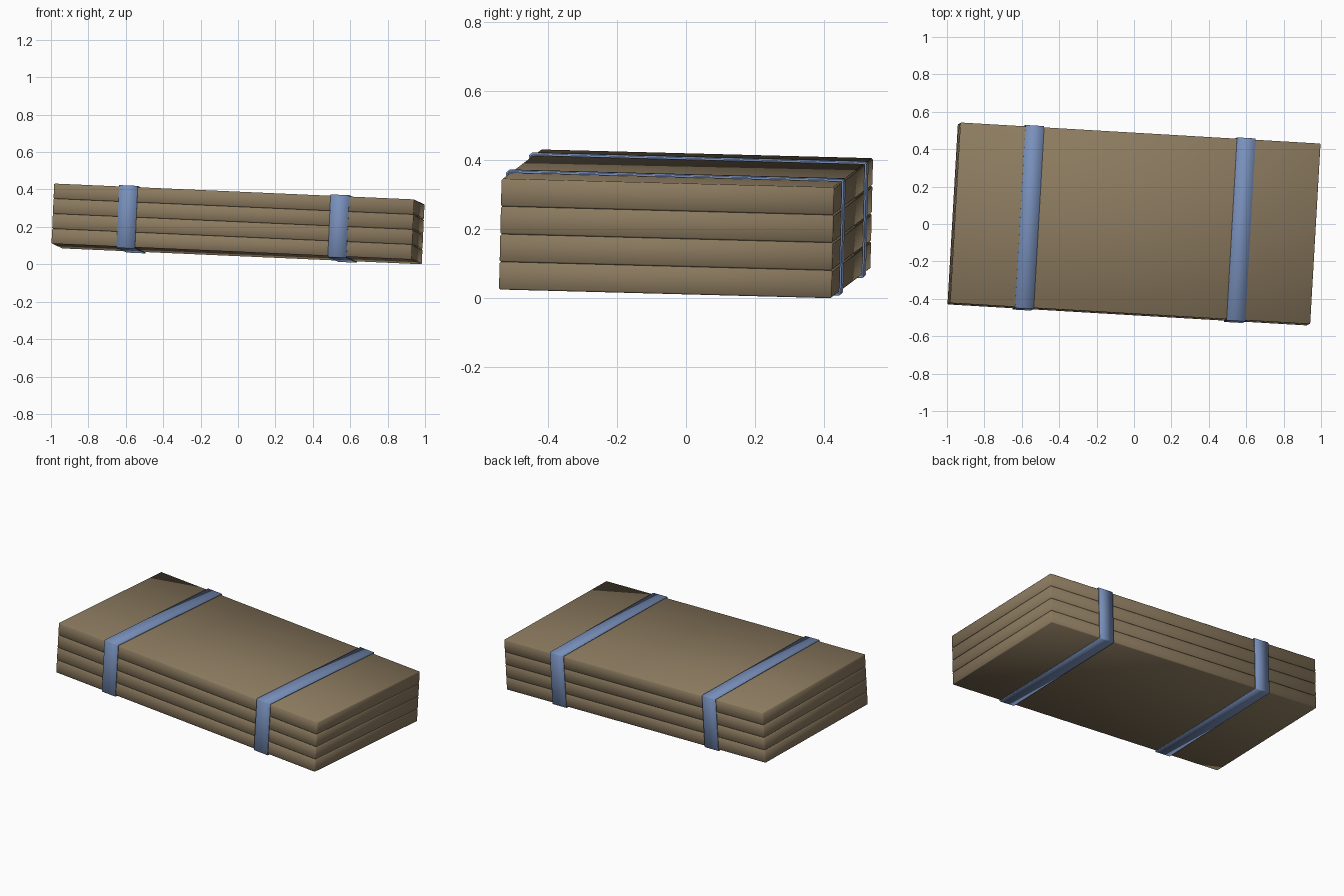
import bpy
import bmesh
from math import radians
from mathutils import Euler, Matrix, Vector

if "Cube" in bpy.data.objects:
    bpy.data.objects.remove(bpy.data.objects["Cube"], do_unlink=True)

LENGTH, DEPTH, HEIGHT = 1.93, 0.967, 0.322
LAYERS = 4
STRAP_X, STRAP_WIDTH, STRAP_GAP = 0.567, 0.1, 0.007

# The whole bundle lies slightly tilted and turned
tilt = (Matrix.Translation((0, 0, 0.216))
        @ Euler((radians(-1.5), radians(2.52), radians(-3.35))).to_matrix().to_4x4())


def make_material(name, colour):
    mat = bpy.data.materials.new(name)
    mat.use_nodes = True
    mat.diffuse_color = colour
    mat.node_tree.nodes["Principled BSDF"].inputs["Base Color"].default_value = colour
    return mat


def make_box(name, size, centre, mat, open_ends=False):
    """Smooth-shaded box in bundle space; open_ends removes the two x faces."""
    bm = bmesh.new()
    bmesh.ops.create_cube(bm, size=1)
    bmesh.ops.scale(bm, vec=Vector(size), verts=bm.verts)
    if open_ends:
        ends = [f for f in bm.faces if abs(f.normal.x) > 0.5]
        bmesh.ops.delete(bm, geom=ends, context="FACES_ONLY")
    mesh = bpy.data.meshes.new(name)
    bm.to_mesh(mesh)
    bm.free()
    mesh.materials.append(mat)
    mesh.shade_smooth()
    obj = bpy.data.objects.new(name, mesh)
    bpy.context.collection.objects.link(obj)
    obj.matrix_world = tilt @ Matrix.Translation(centre)
    return obj


def add_bevel(obj, width):
    bevel = obj.modifiers.new("soft_edges", "BEVEL")
    bevel.width = width
    bevel.segments = 1
    bevel.limit_method = "ANGLE"


cardboard = make_material("cardboard_brown", (0.26, 0.195, 0.115, 1))
strap_blue = make_material("strap_blue", (0.19, 0.28, 0.5, 1))

# Stacked boards
pitch = HEIGHT / LAYERS
for i in range(LAYERS):
    z = (i + 0.5) * pitch - HEIGHT / 2
    board = make_box(f"board_{i + 1}", (LENGTH, DEPTH, pitch), (0, 0, z), cardboard)
    add_bevel(board, 0.004)

# Two straps wrapped around the stack
for name, side in (("strap_right", -1), ("strap_left", 1)):
    size = (STRAP_WIDTH, DEPTH + 2 * STRAP_GAP, HEIGHT + 2 * STRAP_GAP)
    strap = make_box(name, size, (side * STRAP_X, 0, 0), strap_blue, open_ends=True)
    add_bevel(strap, 0.005)
    shell = strap.modifiers.new("thickness", "SOLIDIFY")
    shell.thickness = 0.006
    shell.offset = -1
